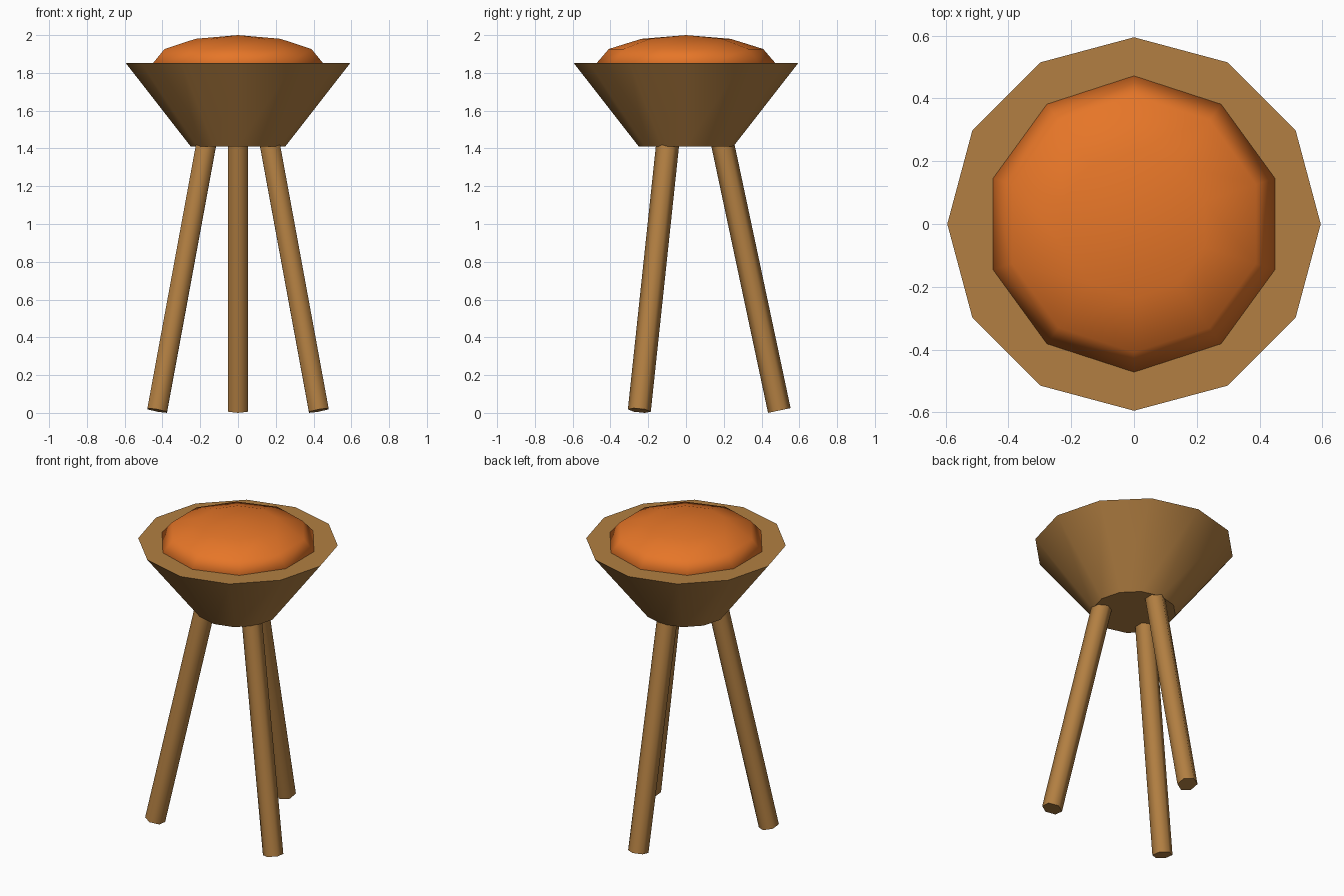
import bpy, math
from mathutils import Vector, Matrix

cube = bpy.data.objects.get("Cube")
if cube:
    bpy.data.objects.remove(cube, do_unlink=True)


def make_material(name, rgb):
    mat = bpy.data.materials.new(name)
    mat.use_nodes = True
    color = (*rgb, 1.0)
    mat.diffuse_color = color
    mat.node_tree.nodes["Principled BSDF"].inputs["Base Color"].default_value = color
    return mat


wood = make_material("brown wood", (0.445, 0.212, 0.054))
ember = make_material("orange ember", (0.79, 0.18, 0.021))


def lathe(name, profile, sides, material, smooth_angle, matrix=Matrix()):
    """Revolve (radius, height) points about z, starting on the +y axis."""
    verts, faces, rings = [], [], []
    for radius, z in profile:
        count = sides if radius > 0 else 1
        rings.append([len(verts) + i for i in range(count)])
        for i in range(count):
            a = math.pi / 2 + math.tau * i / sides
            verts.append(matrix @ Vector((radius * math.cos(a), radius * math.sin(a), z)))
    for low, high in zip(rings, rings[1:]):
        for i in range(sides):
            j = (i + 1) % sides
            if len(low) == 1:
                faces.append((low[0], high[j], high[i]))
            elif len(high) == 1:
                faces.append((low[i], low[j], high[0]))
            else:
                faces.append((low[i], low[j], high[j], high[i]))
    # Close open ends with flat caps
    if len(rings[0]) > 1:
        faces.append(rings[0][::-1])
    if len(rings[-1]) > 1:
        faces.append(rings[-1])
    mesh = bpy.data.meshes.new(name)
    mesh.from_pydata(verts, [], faces)
    mesh.materials.append(material)
    obj = bpy.data.objects.new(name, mesh)
    bpy.context.collection.objects.link(obj)
    bpy.ops.object.select_all(action="DESELECT")
    obj.select_set(True)
    bpy.context.view_layer.objects.active = obj
    bpy.ops.object.shade_smooth_by_angle(angle=math.radians(smooth_angle))
    return obj


# Flared twelve-sided bowl with a flat top
lathe("bowl", [(0.25, 1.41), (0.595, 1.853)], 12, wood, 40)

# Flattened ball resting in the bowl
RINGS = 6
steps = [math.pi * i / RINGS for i in range(RINGS + 1)]
ball = [(0.472 * math.sin(t) if 0 < i < RINGS else 0, 1.853 - 0.147 * math.cos(t))
        for i, t in enumerate(steps)]
lathe("ember_mound", ball, 10, ember, 180)

# Three splayed six-sided legs: one at the back, two at the front
SPLAY = math.radians(12)
for name, yaw in (("back_leg", 0), ("front_right_leg", 120), ("front_left_leg", 240)):
    placement = (Matrix.Rotation(math.radians(yaw), 4, "Z")
                 @ Matrix.Translation((0, 0.494, 0.0127))
                 @ Matrix.Rotation(SPLAY, 4, "X"))
    lathe(name, [(0.061, 0), (0.061, 1.48)], 6, wood, 65, placement)
